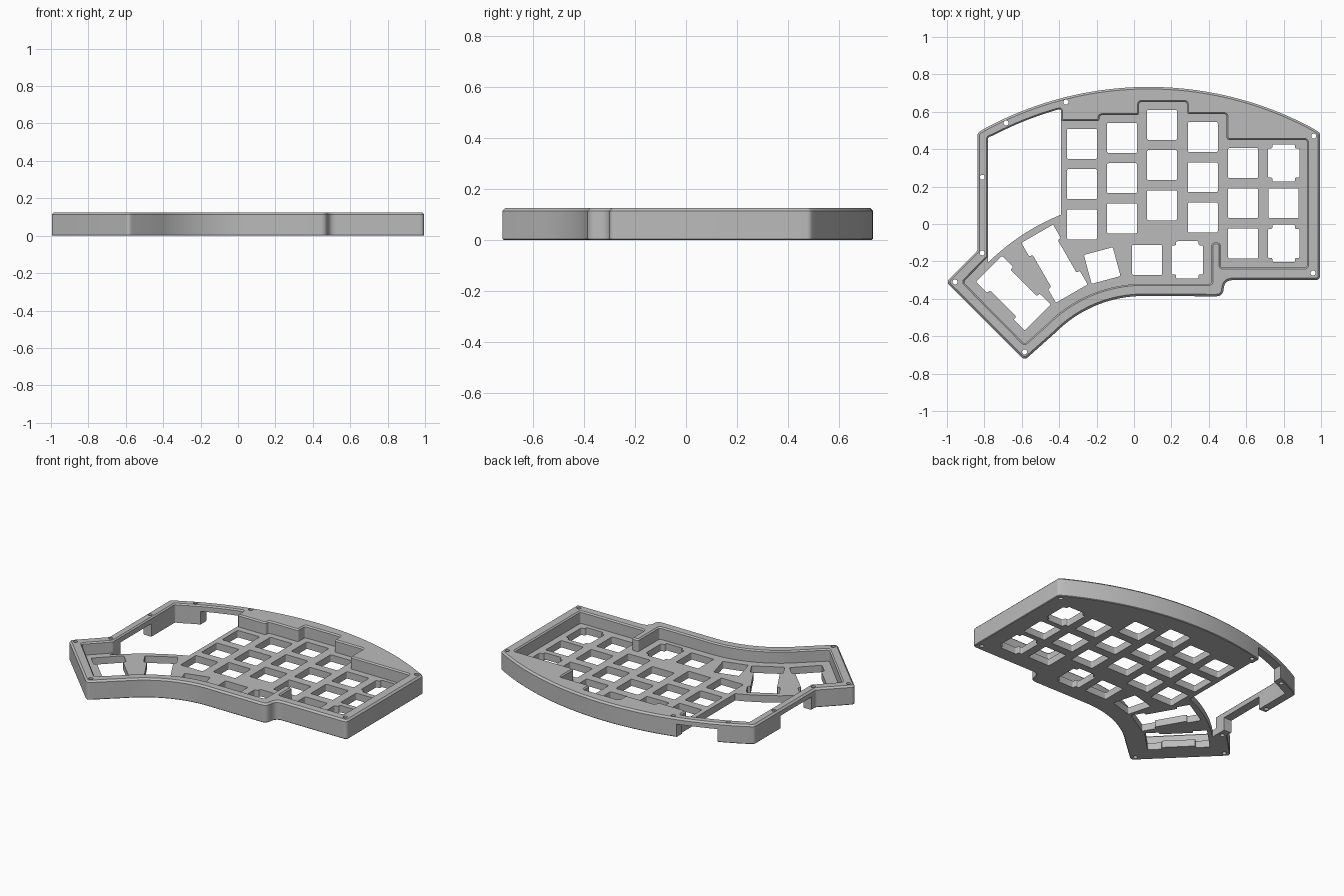
import bpy, bmesh
from math import sqrt, sin, cos, tan, radians
from mathutils import Vector

if "Cube" in bpy.data.objects:
    bpy.data.objects.remove(bpy.data.objects["Cube"])

HEIGHT, FLOOR, BRIDGE, CHAMFER = 0.125, 0.045, 0.085, 0.011
BACK = (0.08, -1.111)     # centre of the curved back edge
THUMB = (0.05, -1.045)    # centre of the curved thumb edge


def arc(centre, radius, x0, x1, n=20):
    """Upper part of a circle between two x positions."""
    xs = [x0 + (x1 - x0) * i / n for i in range(n + 1)]
    return [(x, centre[1] + sqrt(radius ** 2 - (x - centre[0]) ** 2)) for x in xs]


def rounded(points, default=0.0, steps=5):
    """Round corners; a third value in a point overrides the radius."""
    out = []
    for i, p in enumerate(points):
        r = p[2] if len(p) > 2 else default
        v = Vector(p[:2])
        a = Vector(points[i - 1][:2]) - v
        b = Vector(points[(i + 1) % len(points)][:2]) - v
        turn = a.angle(b)
        if r == 0 or turn > 2.9:
            out.append(v)
            continue
        cut = min(r / tan(turn / 2), a.length * 0.48, b.length * 0.48)
        s, e = v + a.normalized() * cut, v + b.normalized() * cut
        for k in range(steps + 1):
            t = k / steps
            out.append(s * (1 - t) ** 2 + v * 2 * t * (1 - t) + e * t ** 2)
    return out


def grown(points, d):
    """Offset a counter-clockwise outline outward by d."""
    out = []
    for i, p in enumerate(points):
        a = (p - points[i - 1]).normalized()
        b = (points[(i + 1) % len(points)] - p).normalized()
        na, nb = Vector((a.y, -a.x)), Vector((b.y, -b.x))
        out.append(p + (na + nb) * (d / (1 + na.dot(nb))))
    return out


def loft(bm, points, levels):
    """Closed solid with outward faces through (z, offset) levels of one outline."""
    n = len(points)
    if sum(points[i - 1].cross(points[i]) for i in range(n)) < 0:
        points = points[::-1]
    rings = [[bm.verts.new((p.x, p.y, z)) for p in grown(points, d)] for z, d in levels]
    for low, high in zip(rings, rings[1:]):
        for i in range(n):
            bm.faces.new((low[i - 1], low[i], high[i], high[i - 1]))
    bm.faces.new(rings[0][::-1])
    bm.faces.new(rings[-1])


def solid(name, outlines, levels):
    bm = bmesh.new()
    for points in outlines:
        loft(bm, points, levels)
    bm.normal_update()
    mesh = bpy.data.meshes.new(name)
    bm.to_mesh(mesh)
    bm.free()
    obj = bpy.data.objects.new(name, mesh)
    bpy.context.collection.objects.link(obj)
    return obj


def placed(points, x, y, turn=0):
    c, s = cos(radians(turn)), sin(radians(turn))
    return [Vector((x + p[0] * c - p[1] * s, y + p[0] * s + p[1] * c)) for p in points]


def mirrored(q):
    """Full outline from its upper right quarter."""
    return (q + [(-x, y) for x, y in q[::-1]] + [(-x, -y) for x, y in q]
            + [(x, -y) for x, y in q[::-1]])


# Case body
outer = rounded(
    [(-0.837, 0.487, 0.025)] + arc(BACK, 1.844, -0.8, 0.96, 48)
    + [(0.995, 0.487, 0.025), (0.995, -0.3, 0.025), (0.485, -0.3, 0.05), (0.475, -0.387, 0.04)]
    + arc(THUMB, 0.66, 0.05, -0.417)
    + [(-0.585, -0.728, 0.025), (-1.005, -0.31, 0.025), (-0.837, -0.142, 0.02)])
case = solid("keyboard_case", [outer],
             [(0, -0.004), (0.004, 0), (HEIGHT - CHAMFER, 0), (HEIGHT, -CHAMFER)])

# Recess above the switch plate
inner_back = arc(BACK, 1.79, -0.75, -0.42, 8)
left_corner, right_corner = (-0.78, 0.463, 0.012), (-0.39, 0.616, 0.012)
recess = rounded(
    [left_corner] + [(x, y, 0) for x, y in inner_back] + [right_corner]
    + [(-0.39, 0.55), (-0.185, 0.55), (-0.185, 0.582), (0.027, 0.582), (0.027, 0.653),
       (0.283, 0.653), (0.283, 0.588), (0.495, 0.588), (0.495, 0.45), (0.925, 0.45),
       (0.925, -0.233), (0.462, -0.233), (0.462, -0.1), (0.415, -0.1), (0.415, -0.32)]
    + [(x, y, 0) for x, y in arc(THUMB, 0.725, 0.05, -0.463)]
    + [(-0.585, -0.642), (-0.913, -0.31), (-0.78, -0.175)], 0.016)
recess_cut = solid("recess_cutter", [recess],
                   [(FLOOR, 0), (HEIGHT - 0.008, 0), (HEIGHT + 0.001, 0.009)])

# Open bay beside the plate, and the gaps beneath its bridges
bay = rounded([left_corner] + inner_back + [right_corner]
              + arc(THUMB, 1.18, -0.39, -0.78, 12))
bay_cut = solid("bay_cutter", [bay], [(-0.05, 0), (FLOOR + 0.02, 0)])
gaps = [[Vector(p) for p in ((x0, y0), (x1, y0), (x1, y1), (x0, y1))]
        for x0, x1, y0, y1 in ((-0.64, -0.4, 0.45, 0.8), (-0.9, -0.77, -0.1, 0.22))]
gap_cut = solid("bridge_cutter", gaps, [(-0.05, 0), (BRIDGE, 0)])

# Switch openings: plain, notched and long stabilised
square = rounded(mirrored([(0.08, 0.08)]), 0.008, 4)
notched = rounded(mirrored([(0.084, 0.078), (0.06, 0.078), (0.06, 0.1)]), 0.008, 4)
long = rounded(mirrored([(0.078, 0.1), (0.098, 0.1), (0.098, 0.185)]), 0.008, 4)
PITCH = 0.215
holes = []
for x, top in ((-0.278, 0.428), (-0.064, 0.46), (0.15, 0.53), (0.368, 0.465), (0.583, 0.326)):
    holes += [placed(square, x, top - PITCH * row) for row in range(3)]
for row, shape in enumerate((notched, square, notched)):
    holes.append(placed(shape, 0.8, 0.326 - PITCH * row))
holes += [placed(square, 0.07, -0.192), placed(notched, 0.285, -0.192),
          placed(square, -0.17, -0.222, 15), placed(long, -0.425, -0.212, 30),
          placed(long, -0.645, -0.37, 45)]

# Screw holes around the rim
screw = [(0.0135 * cos(radians(a)), 0.0135 * sin(radians(a))) for a in range(0, 360, 24)]
for x, y in ((-0.364, 0.652), (-0.684, 0.54), (-0.811, 0.25), (-0.811, -0.155),
             (-0.957, -0.31), (-0.585, -0.684), (0.957, -0.262), (0.961, 0.47)):
    holes.append(placed(screw, x, y))
hole_cut = solid("opening_cutter", holes, [(-0.05, 0), (HEIGHT + 0.05, 0)])

# Cut everything, then discard the cutters
bpy.context.view_layer.objects.active = case
case.select_set(True)
for cutter in (recess_cut, bay_cut, gap_cut, hole_cut):
    mod = case.modifiers.new(cutter.name, "BOOLEAN")
    mod.operation, mod.solver, mod.object = "DIFFERENCE", "EXACT", cutter
    bpy.ops.object.modifier_apply(modifier=mod.name)
    bpy.data.objects.remove(cutter)

# Single grey plastic
grey = bpy.data.materials.new("grey_plastic")
grey.use_nodes = True
colour = (0.5, 0.5, 0.5, 1)
grey.diffuse_color = colour
grey.node_tree.nodes["Principled BSDF"].inputs["Base Color"].default_value = colour
case.data.materials.clear()
case.data.materials.append(grey)
bpy.ops.object.shade_smooth_by_angle()
